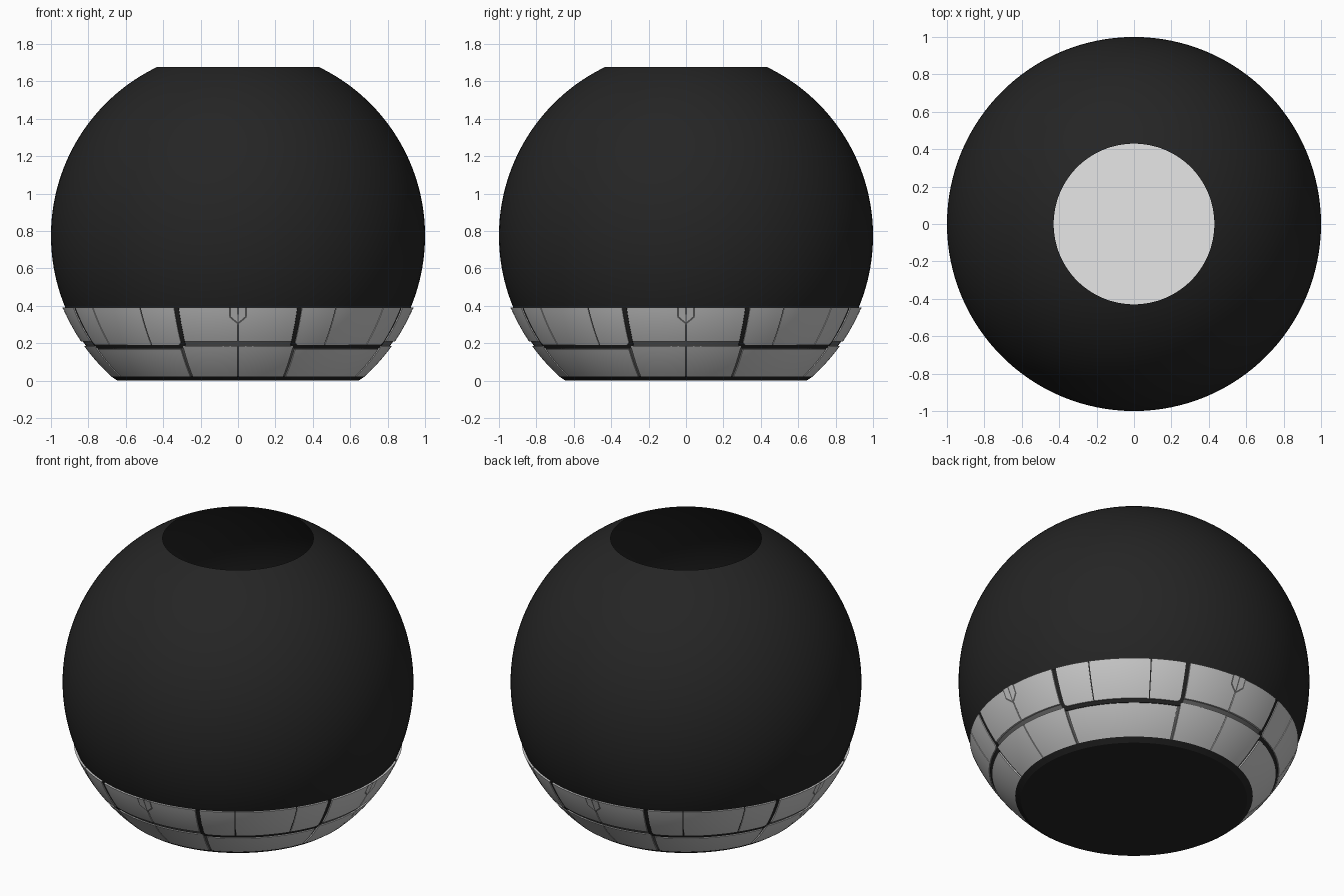
import bpy, bmesh, math

if "Cube" in bpy.data.objects:
    bpy.data.objects.remove(bpy.data.objects["Cube"])

C = 0.775          # height of the sphere centre
R_PANEL = 1.012    # outer radius of the raised panels


def material(name, v):
    m = bpy.data.materials.new(name)
    m.diffuse_color = (v, v, v, 1)
    m.use_nodes = True
    m.node_tree.nodes["Principled BSDF"].inputs["Base Color"].default_value = m.diffuse_color
    return m


BLACK = material("matte black", 0.018)
GROOVE = material("groove grey", 0.13)
LIGHT = material("panel grey", 0.6)
WHITE = material("white", 1.0)


def finish(name, bm, mat):
    bmesh.ops.recalc_face_normals(bm, faces=bm.faces)
    me = bpy.data.meshes.new(name)
    bm.to_mesh(me)
    bm.free()
    me.materials.append(mat)
    ob = bpy.data.objects.new(name, me)
    bpy.context.collection.objects.link(ob)
    bpy.ops.object.select_all(action='DESELECT')
    ob.select_set(True)
    bpy.context.view_layer.objects.active = ob
    bpy.ops.object.shade_smooth_by_angle(angle=math.radians(30))
    return ob


def on_sphere(az, z, R):
    """Point at azimuth az (degrees from the front) and height z."""
    r = math.sqrt(R * R - (z - C) ** 2)
    a = math.radians(az)
    return (r * math.sin(a), -r * math.cos(a), z)


def lathe(name, profile, mat, n=128, cap=False):
    bm = bmesh.new()
    rings = [[bm.verts.new((r * math.cos(2 * math.pi * i / n),
                            r * math.sin(2 * math.pi * i / n), z))
              for i in range(n)] for r, z in profile]
    for a, b in zip(rings, rings[1:]):
        for i in range(n):
            j = (i + 1) % n
            bm.faces.new((a[i], a[j], b[j], b[i]))
    if cap:
        bm.faces.new(rings[0])
    return finish(name, bm, mat)


def patch(bm, a0, a1, z0, z1, R, left=0, right=0, depth=0.012):
    """Spherical plate with side walls; left/right round its lower corners."""
    c = max(left, right)
    zs = [z0 + c * t for t in (0, .08, .25, .55)] if c else [z0]
    zs += [z0 + c + (z1 - z0 - c) * i / 8 for i in range(0 if c else 1, 9)]
    n = max(2, round((a1 - a0) / 2))

    def inset(rad, z):
        d = rad - (z - z0)
        return math.degrees(rad - math.sqrt(max(rad * rad - d * d, 0))) / 0.85 if d > 0 else 0

    def coords(z):
        lo, hi = a0 + inset(left, z), a1 - inset(right, z)
        return [(lo + (hi - lo) * i / n, z) for i in range(n + 1)]

    grid = [coords(z) for z in zs]
    top = [[bm.verts.new(on_sphere(a, z, R)) for a, z in row] for row in grid]
    for p, q in zip(top, top[1:]):
        for i in range(n):
            bm.faces.new((p[i], p[i + 1], q[i + 1], q[i]))

    # side walls around the border
    def border(g):
        return g[0] + [r[-1] for r in g[1:]] + g[-1][-2::-1] + [r[0] for r in g[-2:0:-1]]
    outer = border(top)
    inner = [bm.verts.new(on_sphere(a, z, R - depth)) for a, z in border(grid)]
    for i in range(len(outer)):
        j = (i + 1) % len(outer)
        bm.faces.new((outer[i], inner[i], inner[j], outer[j]))


# open-topped black ball with a closed flat base
t0, t1 = math.asin(-C), math.asin(1.678 - C)
shell = [(math.cos(t0 + (t1 - t0) * i / 56), C + math.sin(t0 + (t1 - t0) * i / 56))
         for i in range(57)]
lathe("ball_shell", shell, BLACK, cap=True)
lathe("base_lip", [(0.63, 0.0), (0.645, 0.0), (0.677, 0.022), (0.65, 0.024)], BLACK)

# white floor seen through the top opening
lathe("inner_floor", [(0.63, 0.02), (0.63, 0.025)], WHITE)
bm = bmesh.new()
bmesh.ops.create_circle(bm, cap_ends=True, segments=96, radius=0.632)
bmesh.ops.translate(bm, verts=bm.verts, vec=(0, 0, 0.025))
finish("inner_floor_top", bm, WHITE)

# grey backing band that shows in the narrow grooves
zs = [0.024 + (0.388 - 0.024) * i / 14 for i in range(15)]
lathe("groove_backing", [(math.sqrt(1.004 ** 2 - (z - C) ** 2), z) for z in zs], GROOVE)

surround, panels, shield_edge, shield = (bmesh.new() for _ in range(4))


def plate(bm, pts, az, R):
    """Small flat polygon laid on the ball, pts given as (sideways, height)."""
    bm.faces.new([bm.verts.new(on_sphere(az + math.degrees(x / 0.92), z, R)) for x, z in pts])


for k in range(4):
    q = 90 * k
    # black U-shaped groove and the three panels inside it
    patch(surround, q + 20, q + 70, 0.172, 0.389, 1.0075, 0.03, 0.03, 0.007)
    patch(panels, q + 21.5, q + 33.75, 0.19, 0.39, R_PANEL, left=0.022)
    patch(panels, q + 34.15, q + 55.85, 0.19, 0.39, R_PANEL)
    patch(panels, q + 56.25, q + 68.5, 0.19, 0.39, R_PANEL, right=0.022)
    # lower panel under the U
    patch(panels, q + 22.2, q + 67.8, 0.022, 0.168, R_PANEL)
    for s in (-1, 1):
        # split panels either side of the axis
        for a, z0, z1 in ((19.8, 0.209, 0.39), (21, 0.022, 0.186)):
            lo, hi = sorted((s * 0.2, s * a))
            patch(panels, q + lo, q + hi, z0, z1, R_PANEL)
        # pointed shield detail at the top of the axis
        plate(shield_edge, [(0, 0.392), (s * .047, 0.392), (s * .047, 0.338), (0, 0.3)], q, 1.0135)
        plate(shield, [(s * .004, 0.392), (s * .038, 0.392), (s * .038, 0.343), (s * .004, 0.314)],
              q, 1.0148)

finish("groove_surround", surround, BLACK)
finish("armour_panels", panels, LIGHT)
finish("shield_outline", shield_edge, GROOVE)
finish("shield_face", shield, LIGHT)
